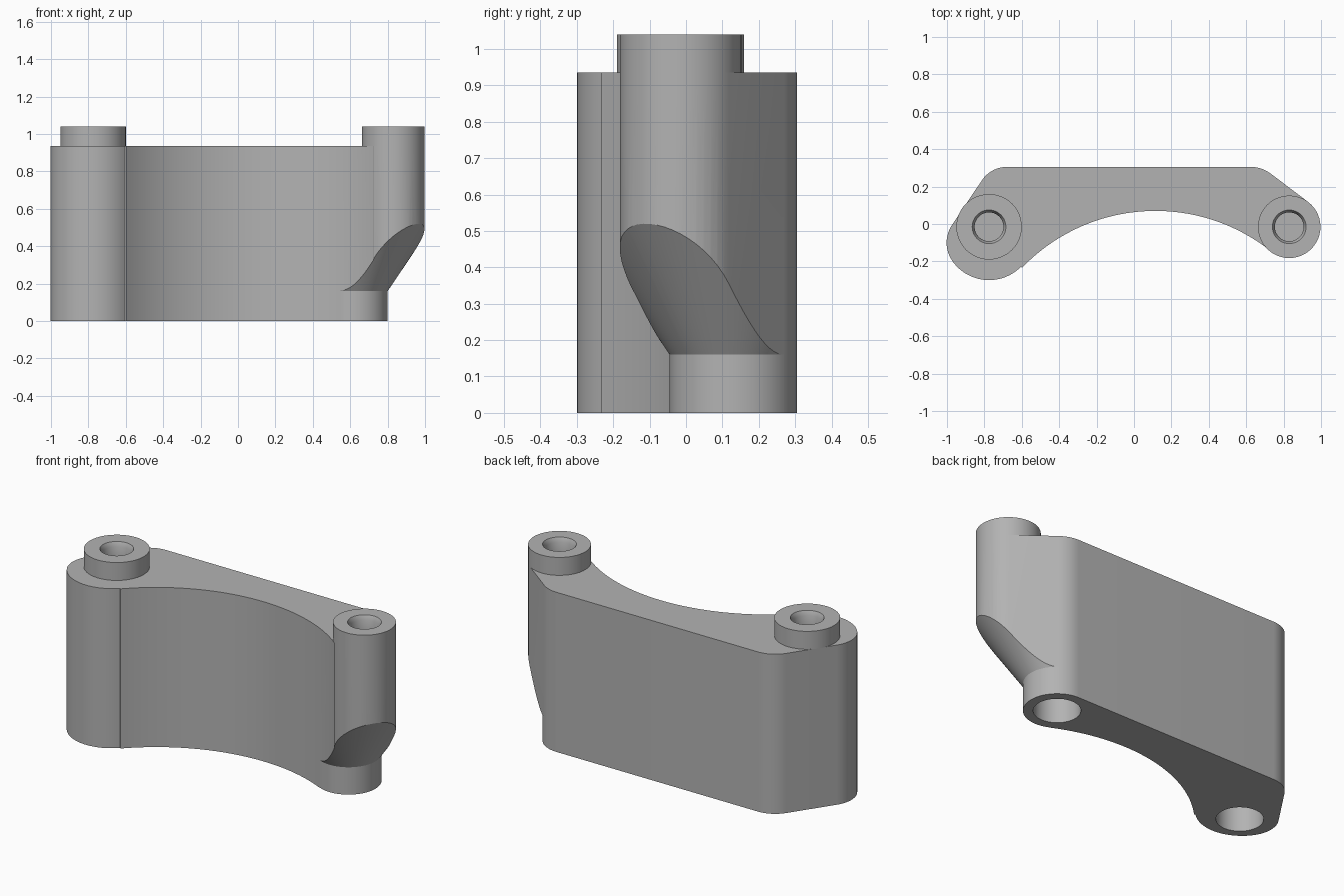
import bpy, bmesh
from math import cos, sin, radians
from mathutils import Vector

cube = bpy.data.objects.get("Cube")
if cube:
    bpy.data.objects.remove(cube, do_unlink=True)

grey = bpy.data.materials.new("plain grey")
grey.use_nodes = True
grey.diffuse_color = (0.45, 0.45, 0.45, 1)
grey.node_tree.nodes["Principled BSDF"].inputs["Base Color"].default_value = grey.diffuse_color

BODY_TOP, BOSS_TOP = 0.935, 1.04
LUG, LUG_R, LUG_TOP = (0.625, 0.13), 0.175, 0.16
# Centre and radius of each raised boss
BOSSES = {"left_boss": ((0.83, -0.015), 0.167),
          "right_boss": ((-0.775, -0.015), 0.175)}


def arc(centre, r, start, end, steps=24):
    angles = [radians(start + (end - start) * i / steps) for i in range(steps + 1)]
    return [(centre[0] + r * cos(a), centre[1] + r * sin(a)) for a in angles]


def make_object(name, bm):
    bmesh.ops.recalc_face_normals(bm, faces=bm.faces[:])
    mesh = bpy.data.meshes.new(name)
    bm.to_mesh(mesh)
    bm.free()
    obj = bpy.data.objects.new(name, mesh)
    bpy.context.collection.objects.link(obj)
    mesh.materials.append(grey)
    return obj


def extrude(name, outline, z0, z1):
    bm = bmesh.new()
    face = bm.faces.new([bm.verts.new((x, y, z0)) for x, y in outline])
    top = bmesh.ops.extrude_face_region(bm, geom=[face])["geom"]
    verts = [v for v in top if isinstance(v, bmesh.types.BMVert)]
    bmesh.ops.translate(bm, verts=verts, vec=(0, 0, z1 - z0))
    return make_object(name, bm)


def revolve(name, centre, profile, start, sweep, steps=64):
    """Spin a closed (radius, z) profile round a vertical axis."""
    bm = bmesh.new()
    a = radians(start)
    verts = [bm.verts.new((centre[0] + r * cos(a), centre[1] + r * sin(a), z))
             for r, z in profile]
    edges = [bm.edges.new((verts[i - 1], v)) for i, v in enumerate(verts)]
    bmesh.ops.spin(bm, geom=verts + edges, cent=(*centre, 0), axis=(0, 0, 1),
                   angle=radians(sweep), steps=steps)
    bmesh.ops.remove_doubles(bm, verts=bm.verts[:], dist=1e-5)
    bmesh.ops.holes_fill(bm, edges=[e for e in bm.edges if e.is_boundary], sides=0)
    return make_object(name, bm)


def stack(name, centre, levels):
    """Stacked rings of given (radius, z), capped at both ends."""
    bm = bmesh.new()
    rings = [[bm.verts.new((x, y, z)) for x, y in arc(centre, r, 0, 360, 48)[:-1]]
             for r, z in levels]
    for low, high in zip(rings, rings[1:]):
        for i in range(len(low)):
            bm.faces.new((low[i - 1], low[i], high[i], high[i - 1]))
    bm.faces.new(rings[0])
    bm.faces.new(rings[-1])
    return make_object(name, bm)


def cut(obj, cutter):
    mod = obj.modifiers.new("cut", "BOOLEAN")
    mod.operation = "DIFFERENCE"
    mod.solver = "EXACT"
    mod.object = cutter
    bpy.context.view_layer.objects.active = obj
    bpy.ops.object.modifier_apply(modifier=mod.name)


# Main arm: tangent arcs with a concave front
left_boss, left_r = BOSSES["left_boss"]
outline = (arc(left_boss, left_r, -128, 52.9)
           + arc(LUG, LUG_R, 52.9, 90, 10)
           + arc((-0.68, 0.145), 0.16, 90, 146, 14)
           + arc((-0.832, -0.10), 0.17, 146, 215, 14)
           + arc((-0.775, -0.06), 0.24, 216, 315)
           + arc((0.115, -0.92), 0.99, 136, 52, 48))
body = extrude("body", outline, 0, BODY_TOP)
parts = [body]
cutters = []

# Conical relief that leaves a round lug at the lower end
slope = 1.48
relief = [(LUG_R, -0.1), (LUG_R, LUG_TOP),
          (0.7, LUG_TOP + slope * (0.7 - LUG_R)), (0.7, -0.1)]
cutters.append(revolve("relief_cutter", LUG, relief, -115.9, 168.8))
cut(body, cutters[-1])

# Blind sockets in the underside
for centre in (LUG, (-0.81, -0.12)):
    cutters.append(stack("socket_cutter", centre, [(0.123, -0.1), (0.123, 0.3)]))
    cut(body, cutters[-1])

# Raised bosses with chamfered blind holes
for name, (centre, r) in BOSSES.items():
    boss = stack(name, centre, [(r, BODY_TOP), (r, BOSS_TOP)])
    hole = stack("hole_cutter", centre, [(0.077, 0.75), (0.077, BOSS_TOP - 0.025),
                                         (0.09, BOSS_TOP), (0.09, BOSS_TOP + 0.1)])
    cut(boss, hole)
    cut(body, hole)
    parts.append(boss)
    cutters.append(hole)

for cutter in cutters:
    bpy.data.objects.remove(cutter, do_unlink=True)

bpy.ops.object.select_all(action="DESELECT")
for part in parts:
    part.select_set(True)
bpy.context.view_layer.objects.active = body
bpy.ops.object.shade_smooth_by_angle(angle=radians(30))
